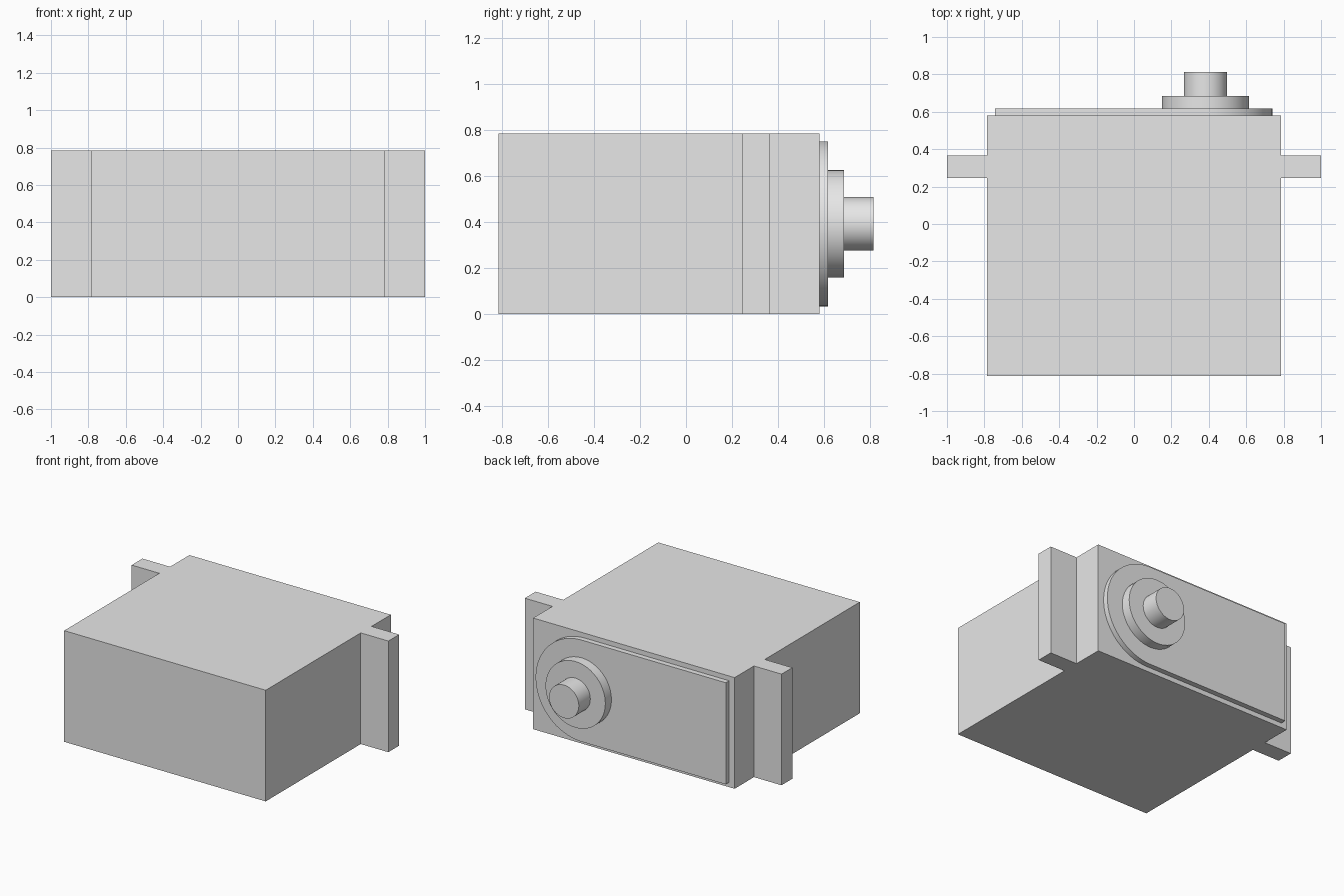
import bpy, bmesh
from math import pi, sin, cos, radians
from mathutils import Vector

old = bpy.data.objects.get("Cube")
if old:
    bpy.data.objects.remove(old, do_unlink=True)

grey = bpy.data.materials.new("light grey plastic")
grey.use_nodes = True
colour = (0.8, 0.8, 0.8, 1)
grey.diffuse_color = colour
grey.node_tree.nodes["Principled BSDF"].inputs["Base Color"].default_value = colour


def extrude(name, points, direction, smooth=False):
    """Extrude a closed outline along a direction into a solid part."""
    bm = bmesh.new()
    face = bm.faces.new([bm.verts.new(p) for p in points])
    top = bmesh.ops.extrude_face_region(bm, geom=[face])["geom"]
    verts = [g for g in top if isinstance(g, bmesh.types.BMVert)]
    bmesh.ops.translate(bm, verts=verts, vec=Vector(direction))
    bmesh.ops.recalc_face_normals(bm, faces=bm.faces)
    mesh = bpy.data.meshes.new(name)
    bm.to_mesh(mesh)
    bm.free()
    mesh.materials.append(grey)
    obj = bpy.data.objects.new(name, mesh)
    bpy.context.collection.objects.link(obj)
    if smooth:
        bpy.ops.object.select_all(action='DESELECT')
        obj.select_set(True)
        bpy.context.view_layer.objects.active = obj
        bpy.ops.object.shade_smooth_by_angle(angle=radians(30))
    return obj


def arc(radius, y, start, end, count):
    """Points on an arc about the output axis, at depth y."""
    return [(AXIS_X + radius * cos(start + (end - start) * i / count), y,
             AXIS_Z + radius * sin(start + (end - start) * i / count))
            for i in range(count + 1)]


HEIGHT = 0.783
AXIS_X, AXIS_Z = 0.382, HEIGHT / 2
FACE_Y = 0.58

# Case with a mounting ear on each side, one mirrored outline
half = [(0.785, -0.813), (0.785, 0.245), (1, 0.245), (1, 0.365), (0.785, 0.365), (0.785, FACE_Y)]
outline = half + [(-x, y) for x, y in reversed(half)]
extrude("case_with_mounting_ears", [(x, y, 0) for x, y in outline], (0, 0, HEIGHT))

# Raised cover plate, rounded about the output axis
R = 0.358
plate = arc(R, FACE_Y, -pi / 2, pi / 2, 32)
plate += [(-0.742, FACE_Y, AXIS_Z + R), (-0.742, FACE_Y, AXIS_Z - R)]
extrude("cover_plate", plate, (0, 0.037, 0), True)

# Stepped bearing collar and output shaft
for name, radius, start, end in (("bearing_collar", 0.233, 0.617, 0.685),
                                 ("output_shaft", 0.116, 0.685, 0.813)):
    ring = arc(radius, start, 0, 2 * pi, 48)[:-1]
    extrude(name, ring, (0, end - start, 0), True)
